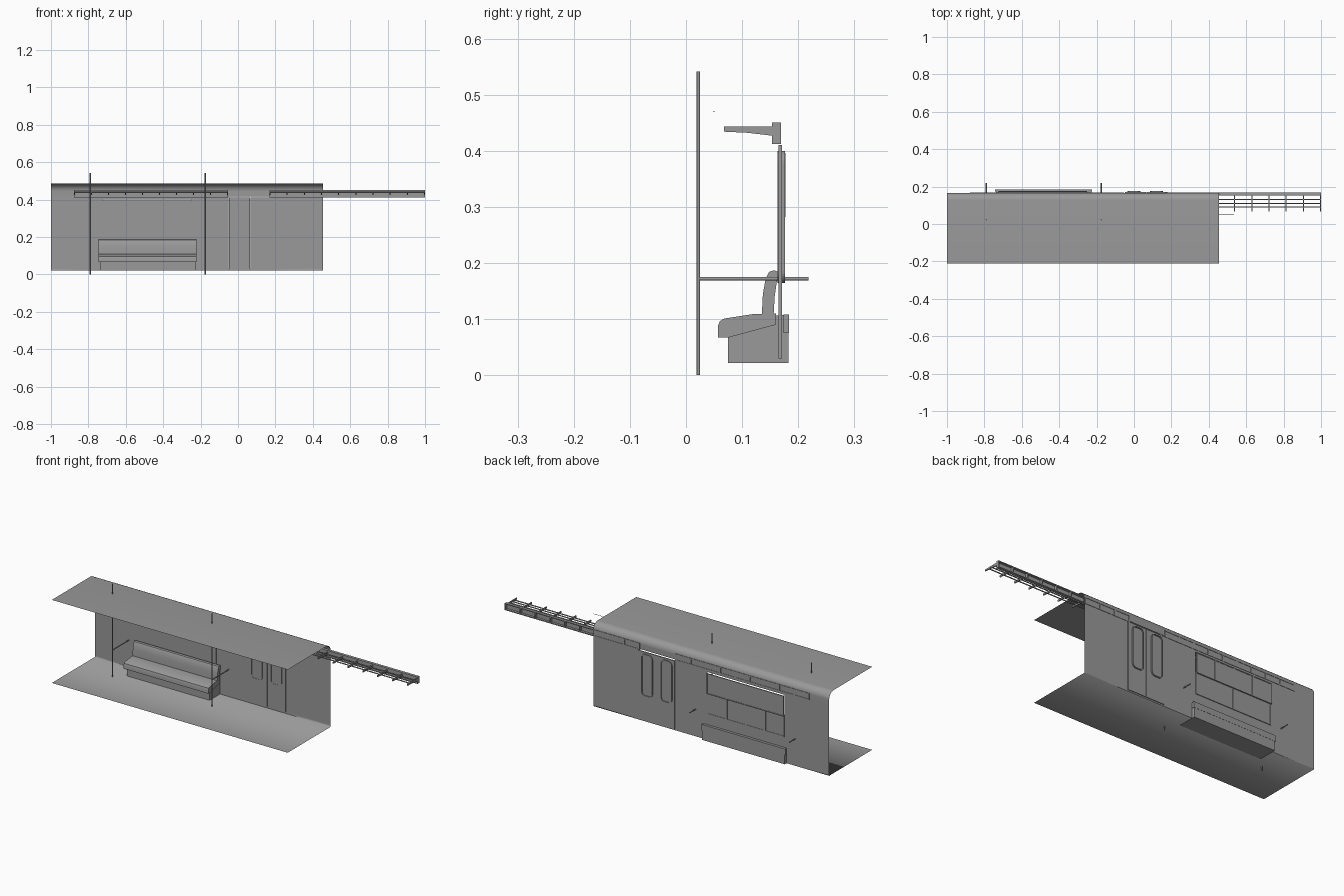
import bpy, bmesh, math
from mathutils import Vector

cube = bpy.data.objects.get("Cube")
if cube:
    bpy.data.objects.remove(cube, do_unlink=True)

grey = bpy.data.materials.new("plain grey")
grey.use_nodes = True
grey.diffuse_color = (0.32, 0.32, 0.32, 1)
grey.node_tree.nodes["Principled BSDF"].inputs["Base Color"].default_value = grey.diffuse_color

WALL_Y = 0.167
LEFT_END, RIGHT_END = -1.0, 0.455


def finish(name, bm, smooth=False):
    mesh = bpy.data.meshes.new(name)
    bmesh.ops.remove_doubles(bm, verts=bm.verts, dist=1e-5)
    bm.to_mesh(mesh)
    bm.free()
    mesh.materials.append(grey)
    obj = bpy.data.objects.new(name, mesh)
    bpy.context.collection.objects.link(obj)
    if smooth:
        bpy.ops.object.select_all(action='DESELECT')
        obj.select_set(True)
        bpy.context.view_layer.objects.active = obj
        bpy.ops.object.shade_smooth_by_angle(angle=math.radians(35))
    return obj


def add_box(bm, x, y, z):
    verts = bmesh.ops.create_cube(bm, size=1)["verts"]
    for v in verts:
        v.co = Vector([(r[0] + r[1]) / 2 + c * (r[1] - r[0]) for r, c in zip((x, y, z), v.co)])


def box(name, x, y, z):
    bm = bmesh.new()
    add_box(bm, x, y, z)
    return finish(name, bm)


def sheet(bm, profile, x0, x1):
    """Sweep an open y-z profile along x without thickness."""
    for (ya, za), (yb, zb) in zip(profile, profile[1:]):
        bm.faces.new([bm.verts.new(p) for p in
                      ((x0, ya, za), (x1, ya, za), (x1, yb, zb), (x0, yb, zb))])


def solid(bm, profile, x0, x1):
    """Extrude a closed y-z profile along x."""
    face = bm.faces.new([bm.verts.new((x0, y, z)) for y, z in profile])
    new = bmesh.ops.extrude_face_region(bm, geom=[face])["geom"]
    bmesh.ops.translate(bm, vec=(x1 - x0, 0, 0),
                        verts=[g for g in new if isinstance(g, bmesh.types.BMVert)])
    bmesh.ops.recalc_face_normals(bm, faces=bm.faces)


def rod(name, a, b, radius):
    a, b = Vector(a), Vector(b)
    bm = bmesh.new()
    bmesh.ops.create_cone(bm, cap_ends=True, segments=12, radius1=radius, radius2=radius,
                          depth=(b - a).length)
    turn = (b - a).to_track_quat('Z', 'Y')
    for v in bm.verts:
        v.co = turn @ v.co + (a + b) / 2
    return finish(name, bm, True)


def mid(a, b):
    return (a + b) / 2


# Thin shell: floor, wall with openings, curved corner and ceiling
FLOOR, CURVE, R = 0.022, 0.445, 0.04
bm = bmesh.new()
sheet(bm, [(WALL_Y, FLOOR), (-0.212, FLOOR)], LEFT_END, RIGHT_END)
openings = [(-0.725, -0.25, 0.17, 0.40), (-0.05, 0.18, 0.03, 0.417)]
xs = sorted({LEFT_END, RIGHT_END} | {o[i] for o in openings for i in (0, 1)})
zs = sorted({FLOOR, CURVE} | {o[i] for o in openings for i in (2, 3)})
for x0, x1 in zip(xs, xs[1:]):
    for z0, z1 in zip(zs, zs[1:]):
        if not any(o[0] < mid(x0, x1) < o[1] and o[2] < mid(z0, z1) < o[3] for o in openings):
            sheet(bm, [(WALL_Y, z1), (WALL_Y, z0)], x0, x1)
arc = [(WALL_Y - R + R * math.cos(i * math.pi / 16), CURVE + R * math.sin(i * math.pi / 16))
       for i in range(9)]
sheet(bm, [(-0.212, CURVE + R)] + arc[::-1], LEFT_END, RIGHT_END)
finish("carriage_shell", bm, True)

# Window bank: four bays, each with an upper and a lower pane
bay = 0.475 / 4
for i in range(4):
    x0 = -0.725 + i * bay
    for row, z0, z1, y in (("lower", 0.166, 0.288, 0.165), ("upper", 0.282, 0.396, 0.171)):
        bm = bmesh.new()
        t, depth = 0.005, (y, y + 0.006)
        add_box(bm, (x0, x0 + t), depth, (z0, z1))
        add_box(bm, (x0 + bay - t, x0 + bay), depth, (z0, z1))
        add_box(bm, (x0 + t, x0 + bay - t), depth, (z0, z0 + t))
        add_box(bm, (x0 + t, x0 + bay - t), depth, (z1 - t, z1))
        finish(f"{row}_window_frame_{i + 1}", bm)
        box(f"{row}_window_pane_{i + 1}", (x0 + t, x0 + bay - t), (y + 0.002, y + 0.004),
            (z0 + t, z1 - t))


def rounded_outline(cx, cz, w, h, r):
    pts = []
    for k, (sx, sz) in enumerate(((1, 1), (-1, 1), (-1, -1), (1, -1))):
        for j in range(7):
            a = (k + j / 6) * math.pi / 2
            pts.append((cx + sx * (w / 2 - r) + r * math.cos(a),
                        cz + sz * (h / 2 - r) + r * math.sin(a)))
    return pts


# Pair of sliding doors with rounded window seals on both faces
for side, x0, x1 in (("right", -0.049, 0.064), ("left", 0.066, 0.179)):
    box(f"{side}_door", (x0, x1), (0.165, 0.171), (0.03, 0.41))
    cx = 0.0 if side == "right" else 0.12
    outer = rounded_outline(cx, 0.282, 0.07, 0.235, 0.022)
    inner = rounded_outline(cx, 0.282, 0.06, 0.225, 0.017)
    bm = bmesh.new()
    n = len(outer)
    y0, y1 = 0.1635, 0.1765
    for i in range(n):
        j = (i + 1) % n
        ring = [[(p[0], y, p[1]) for p, y in ((o[k], y) for k in (i, j) for y in (y0, y1))]
                for o in (outer, inner)]
        (a, b, c, d), (e, f, g, h) = ring
        for quad in ((a, c, d, b), (e, f, h, g), (a, e, g, c), (b, d, h, f)):
            bm.faces.new([bm.verts.new(p) for p in quad])
    bmesh.ops.remove_doubles(bm, verts=bm.verts, dist=1e-6)
    bmesh.ops.recalc_face_normals(bm, faces=bm.faces)
    finish(f"{side}_door_window_seal", bm)

# Bench: base with overhanging cushion, backrest and rear strip
bm = bmesh.new()
solid(bm, [(0.075, FLOOR), (0.183, FLOOR), (0.183, 0.108), (0.075, 0.1)], -0.737, -0.228)
finish("bench_base", bm)
bm = bmesh.new()
solid(bm, [(0.057, 0.067), (0.075, 0.067), (0.16, 0.09), (0.16, 0.11), (0.12, 0.109),
           (0.068, 0.101), (0.06, 0.096), (0.057, 0.088)], -0.745, -0.222)
finish("bench_cushion", bm, True)
bm = bmesh.new()
solid(bm, [(0.135, 0.105), (0.156, 0.105), (0.158, 0.14), (0.163, 0.175), (0.165, 0.184),
           (0.157, 0.187), (0.148, 0.184), (0.142, 0.172), (0.137, 0.145)], -0.745, -0.222)
finish("bench_backrest", bm, True)
box("bench_rear_strip", (-0.742, -0.224), (0.174, 0.184), (0.075, 0.108))

# Grab poles with arm bars running back through the wall
for side, x in (("right", -0.79), ("left", -0.175)):
    rod(f"{side}_grab_pole", (x, 0.022, 0), (x, 0.022, 0.541), 0.003)
    rod(f"{side}_arm_bar", (x, 0.022, 0.172), (x, 0.218, 0.172), 0.003)

# Thin ceiling rail
rod("ceiling_rail", (-0.87, 0.05, 0.47), (0.535, 0.05, 0.47), 0.001)

# Luggage racks: open-backed channel, tapered arms and long rods
for side, x0, x1 in (("right", -0.878, -0.053), ("left", 0.168, 1.0)):
    bm = bmesh.new()
    add_box(bm, (x0, x1), (0.153, 0.156), (0.412, 0.45))
    add_box(bm, (x0, x1), (0.156, 0.169), (0.445, 0.45))
    add_box(bm, (x0, x1), (0.156, 0.169), (0.412, 0.417))
    for i in range(10):
        x = x0 + 0.003 + i * (x1 - x0 - 0.006) / 9
        add_box(bm, (x - 0.003, x + 0.003), (0.156, 0.169), (0.417, 0.445))
    finish(f"{side}_rack_channel", bm)
    bm = bmesh.new()
    for i in range(10):
        x = x0 + 0.003 + i * (x1 - x0 - 0.006) / 9
        solid(bm, [(0.068, 0.434), (0.11, 0.432), (0.153, 0.427), (0.153, 0.443),
                   (0.068, 0.443)], x - 0.0025, x + 0.0025)
    finish(f"{side}_rack_arms", bm)
    for i, y in enumerate((0.09, 0.11, 0.131)):
        rod(f"{side}_rack_rod_{i + 1}", (x0, y, 0.439), (x1, y, 0.439), 0.003)
